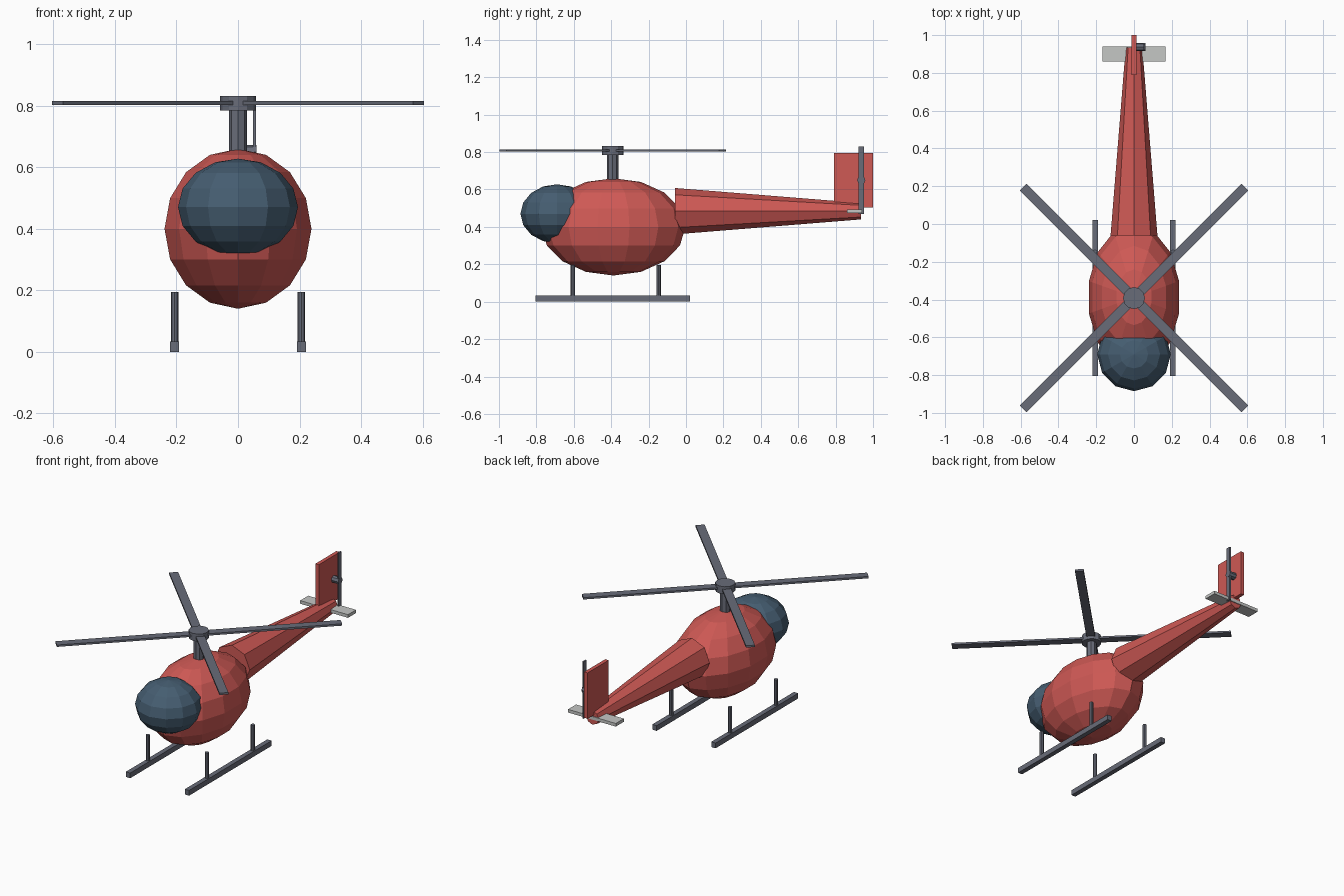
import bpy
from math import radians, pi
from mathutils import Matrix

if "Cube" in bpy.data.objects:
    bpy.data.objects.remove(bpy.data.objects["Cube"], do_unlink=True)


def material(name, rgb):
    m = bpy.data.materials.new(name)
    m.use_nodes = True
    m.diffuse_color = (*rgb, 1)
    m.node_tree.nodes["Principled BSDF"].inputs["Base Color"].default_value = (*rgb, 1)
    return m


RED = material("red paint", (0.62, 0.10, 0.09))
DARK = material("dark grey metal", (0.14, 0.15, 0.19))
GLASS = material("blue grey glass", (0.06, 0.11, 0.165))
LIGHT = material("light grey", (0.56, 0.57, 0.56))


def finish(name, mat):
    ob = bpy.context.object
    ob.name = name
    ob.data.materials.append(mat)
    return ob


def ball(name, mat, center, radii, segments, rings):
    bpy.ops.mesh.primitive_uv_sphere_add(segments=segments, ring_count=rings, location=center)
    ob = finish(name, mat)
    ob.data.transform(Matrix.Diagonal((*radii, 1)))
    return ob


def box(name, mat, center, size):
    bpy.ops.mesh.primitive_cube_add(size=1, location=center)
    ob = finish(name, mat)
    ob.data.transform(Matrix.Diagonal((*size, 1)))
    return ob


def rod(name, mat, center, radius, length, sides, rotation=(0, 0, 0), end_radius=None):
    bpy.ops.mesh.primitive_cone_add(
        vertices=sides, radius1=radius, depth=length, location=center, rotation=rotation,
        radius2=radius if end_radius is None else end_radius)
    return finish(name, mat)


ROTOR_Y = -0.392

# Cabin and glazed nose
ball("cabin", RED, (0, -0.388, 0.40), (0.245, 0.385, 0.26), 14, 8)
ball("canopy", GLASS, (0, -0.69, 0.47), (0.195, 0.195, 0.158), 12, 8)

# Tail boom tapering to the back, with fin and stabilizer
rod("tail_boom", RED, (0, 0.4375, 0.484), 0.124, 0.995, 8, (-pi / 2, 0, 0), 0.044)
box("tail_fin", RED, (0, 0.895, 0.65), (0.024, 0.21, 0.29))
box("stabilizer", LIGHT, (0, 0.90, 0.484), (0.334, 0.08, 0.02))

# Tail rotor on the left of the fin
rod("tail_rotor_hub", DARK, (0.036, 0.937, 0.65), 0.022, 0.048, 8, (0, pi / 2, 0))
box("tail_rotor_blade", DARK, (0.054, 0.937, 0.65), (0.01, 0.03, 0.36))

# Main rotor
rod("rotor_mast", DARK, (0, ROTOR_Y, 0.715), 0.03, 0.15, 8)
rod("rotor_hub", DARK, (0, ROTOR_Y, 0.808), 0.058, 0.047, 12)
for i in range(4):
    blade = box(f"rotor_blade_{i + 1}", DARK, (0, ROTOR_Y, 0.809), (0.815, 0.052, 0.012))
    blade.data.transform(Matrix.Translation((0.4225, 0, 0)))
    blade.rotation_euler.z = radians(45 + 90 * i)

# Landing skids and struts
for side, x in (("left", 0.206), ("right", -0.206)):
    box(f"{side}_skid", DARK, (x, -0.392, 0.0165), (0.03, 0.825, 0.033))
    for end, y in (("front", -0.605), ("back", -0.147)):
        rod(f"{side}_{end}_strut", DARK, (x, y, 0.11), 0.012, 0.17, 8)
